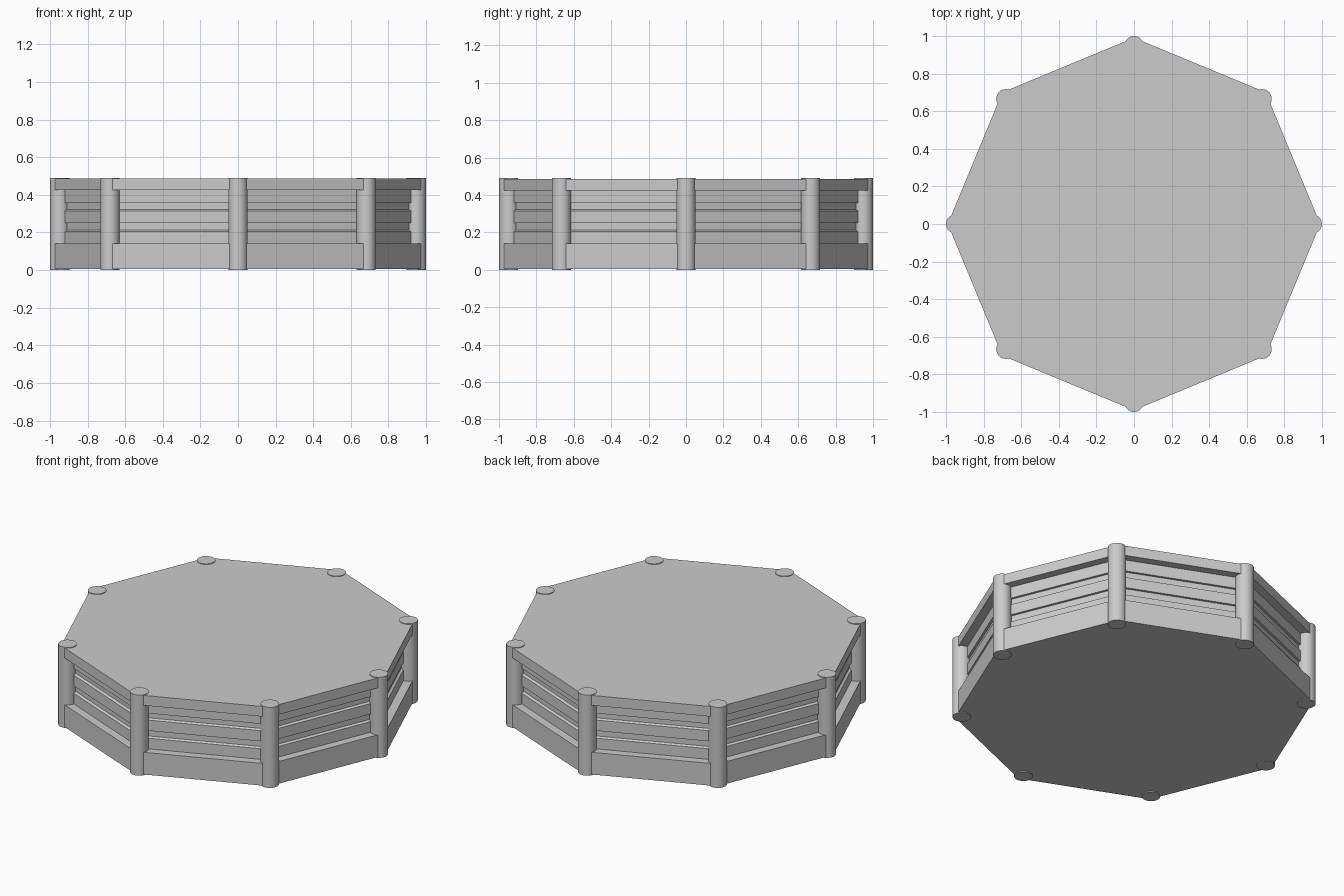
import bpy, bmesh
from math import cos, sin, pi

if "Cube" in bpy.data.objects:
    bpy.data.objects.remove(bpy.data.objects["Cube"])


def finish(bm, name):
    bmesh.ops.recalc_face_normals(bm, faces=bm.faces[:])
    me = bpy.data.meshes.new(name)
    bm.to_mesh(me)
    bm.free()
    ob = bpy.data.objects.new(name, me)
    bpy.context.collection.objects.link(ob)
    return ob


def octagon_solid(name, profile):
    """Stack eight-sided rings from (apothem, z) pairs and cap both ends."""
    bm = bmesh.new()
    rings = []
    for apothem, z in profile:
        r = apothem / cos(pi / 8)
        rings.append([bm.verts.new((r * cos(i * pi / 4), r * sin(i * pi / 4), z))
                      for i in range(8)])
    for a, b in zip(rings, rings[1:]):
        for i in range(8):
            j = (i + 1) % 8
            bm.faces.new((a[i], a[j], b[j], b[i]))
    bm.faces.new(rings[0])
    bm.faces.new(rings[-1])
    return finish(bm, name)


# Platform: plinth, recessed wall with two grooves, overhanging top slab
OUTER, WALL, GROOVE = 0.915, 0.866, 0.852
octagon_solid("platform_body", [
    (OUTER, 0.005), (OUTER, 0.14),
    (WALL, 0.14), (WALL, 0.205),
    (GROOVE, 0.212), (GROOVE, 0.25),
    (WALL, 0.25), (WALL, 0.315),
    (GROOVE, 0.322), (GROOVE, 0.356),
    (WALL, 0.356), (WALL, 0.425),
    (OUTER, 0.425), (OUTER, 0.486),
])

# Round post at every corner
positions = [(0.948, 0), (-0.948, 0), (0, 0.948), (0, -0.948)]
positions += [(sx * 0.681, sy * 0.666) for sx in (-1, 1) for sy in (-1, 1)]
for n, (x, y) in enumerate(positions, 1):
    bpy.ops.mesh.primitive_cylinder_add(vertices=32, radius=0.051, depth=0.49,
                                        location=(x, y, 0.245))
    bpy.context.object.name = f"corner_post_{n}"
    bpy.ops.object.shade_smooth_by_angle()
